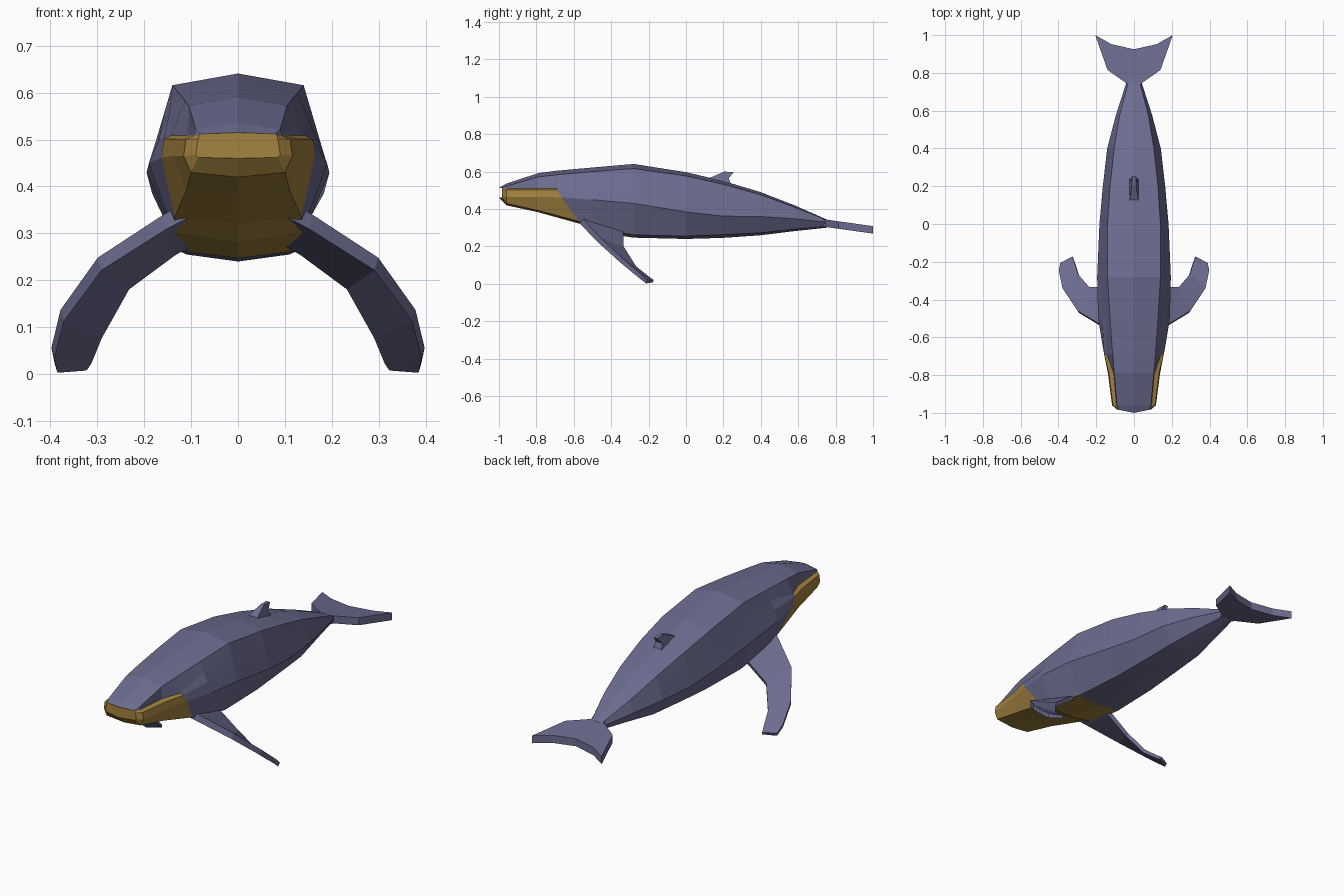
import bpy, bmesh
from mathutils import Vector

if "Cube" in bpy.data.objects:
    bpy.data.objects.remove(bpy.data.objects["Cube"])


def material(name, rgb):
    m = bpy.data.materials.new(name)
    m.diffuse_color = (*rgb, 1)
    m.use_nodes = True
    m.node_tree.nodes["Principled BSDF"].inputs["Base Color"].default_value = m.diffuse_color
    return m


SKIN = material("slate_skin", (0.15, 0.15, 0.28))
THROAT = material("ochre_throat", (0.38, 0.23, 0.05))


def finish(bm, name, mats):
    bmesh.ops.recalc_face_normals(bm, faces=bm.faces)
    me = bpy.data.meshes.new(name)
    bm.to_mesh(me)
    bm.free()
    ob = bpy.data.objects.new(name, me)
    bpy.context.collection.objects.link(ob)
    for m in mats:
        me.materials.append(m)
    return ob


def prism(name, a, b):
    """Closed solid between two matching outlines."""
    bm = bmesh.new()
    va, vb = [[bm.verts.new(p) for p in side] for side in (a, b)]
    bm.faces.new(va)
    bm.faces.new(vb[::-1])
    n = len(a)
    for i in range(n):
        j = (i + 1) % n
        bm.faces.new((va[i], vb[i], vb[j], va[j]))
    return finish(bm, name, [SKIN])


# Body sections: y, ridge z, shoulder x z, side x z, belly x z, keel z
SECTIONS = [
    (-1.00, .515, .080, .512, .090, .468, .085, .462, .460),
    (-0.96, .536, .090, .522, .116, .465, .100, .430, .420),
    (-0.79, .592, .105, .572, .138, .465, .110, .392, .383),
    (-0.69, .605, .113, .583, .163, .462, .135, .335, .320),
    (-0.50, .622, .127, .600, .190, .450, .137, .300, .280),
    (-0.28, .641, .140, .616, .195, .430, .125, .262, .247),
    (0.00, .597, .140, .577, .183, .385, .110, .255, .240),
    (0.20, .550, .127, .532, .165, .362, .100, .263, .246),
    (0.40, .490, .105, .476, .142, .360, .090, .273, .260),
    (0.58, .420, .075, .410, .095, .348, .060, .293, .282),
    (0.75, .345, .030, .343, .040, .330, .030, .308, .300),
]
LIP_Z = .503


def section(i):
    y, tz, cx, cz, sx, sz, bx, bz, kz = SECTIONS[i]
    if i < 4:   # upper lip sits inside the wider lower lip
        lips = [(cx + (.03 if i == 3 else .003), LIP_Z + .006), (sx - .005, LIP_Z - .002)]
    else:
        lips = [(cx + (sx - cx) * t, cz + (sz - cz) * t) for t in (1 / 3, 2 / 3)]
    half = [(0, tz), (cx, cz), *lips, (sx, sz), (bx, bz), (0, kz)]
    loop = half + [(-x, z) for x, z in half[-2:0:-1]]
    pts = []
    for x, z in loop:
        dy = 0
        if i == 0:
            dy = .2 * abs(x)                   # rounded snout
        if i == 3:
            dy = max(0, .5 - z) * .7           # slanted jaw hinge
        pts.append((x, y + dy, z))
    return pts


# Body with ochre jaw and throat
bm = bmesh.new()
rings = [[bm.verts.new(p) for p in section(i)] for i in range(len(SECTIONS))]
n = len(rings[0])
for i, (a, b) in enumerate(zip(rings, rings[1:])):
    for k in range(n):
        j = (k + 1) % n
        f = bm.faces.new((a[k], a[j], b[j], b[k]))
        strip = min(k, n - 1 - k)
        f.material_index = int((i < 3 and strip >= 2) or (i < 5 and strip == 5))
bm.faces.new(rings[0]).material_index = 1
bm.faces.new(rings[-1])
finish(bm, "body", [SKIN, THROAT])

# Tail fluke
half = [(.03, .70), (.04, .745), (.14, .815), (.205, 1.0), (.12, .952)]
outline = half + [(0, .925)] + [(-x, y) for x, y in half[::-1]]


def fluke_z(y):
    return .325 - .14 * (y - .74)


prism("tail_fluke",
      [(x, y, fluke_z(y) + .02) for x, y in outline],
      [(x, y, fluke_z(y) - .02) for x, y in outline])

# Dorsal fin
fin = [(.11, .55, .026), (.13, .568, .024), (.205, .600, .010), (.255, .597, .010),
       (.228, .565, .018), (.245, .52, .028)]
prism("dorsal_fin", [(w, y, z) for y, z, w in fin], [(-w, y, z) for y, z, w in fin])

# Flippers: swept plate between leading and trailing edges
LEAD = [(.09, -.58, .36), (.155, -.55, .325), (.295, -.465, .235),
        (.375, -.345, .125), (.395, -.25, .045), (.388, -.21, .012)]
TRAIL = [(.09, -.34, .29), (.135, -.34, .265), (.235, -.337, .19),
         (.293, -.27, .085), (.315, -.20, .030), (.325, -.175, .014)]
up = Vector((.25, .35, .85)).normalized()
for name, s in (("left_flipper", 1), ("right_flipper", -1)):
    bm = bmesh.new()
    loops = []
    for k, (l, t) in enumerate(zip(LEAD, TRAIL)):
        h = up * (.018 - .0015 * k)
        quad = [Vector(l) + h, Vector(t) + h * .7, Vector(t) - h * .7, Vector(l) - h]
        loops.append([bm.verts.new((s * p.x, p.y, max(0, p.z))) for p in quad])
    for a, b in zip(loops, loops[1:]):
        for k in range(4):
            j = (k + 1) % 4
            bm.faces.new((a[k], a[j], b[j], b[k]))
    bm.faces.new(loops[0])
    bm.faces.new(loops[-1])
    finish(bm, name, [SKIN])
